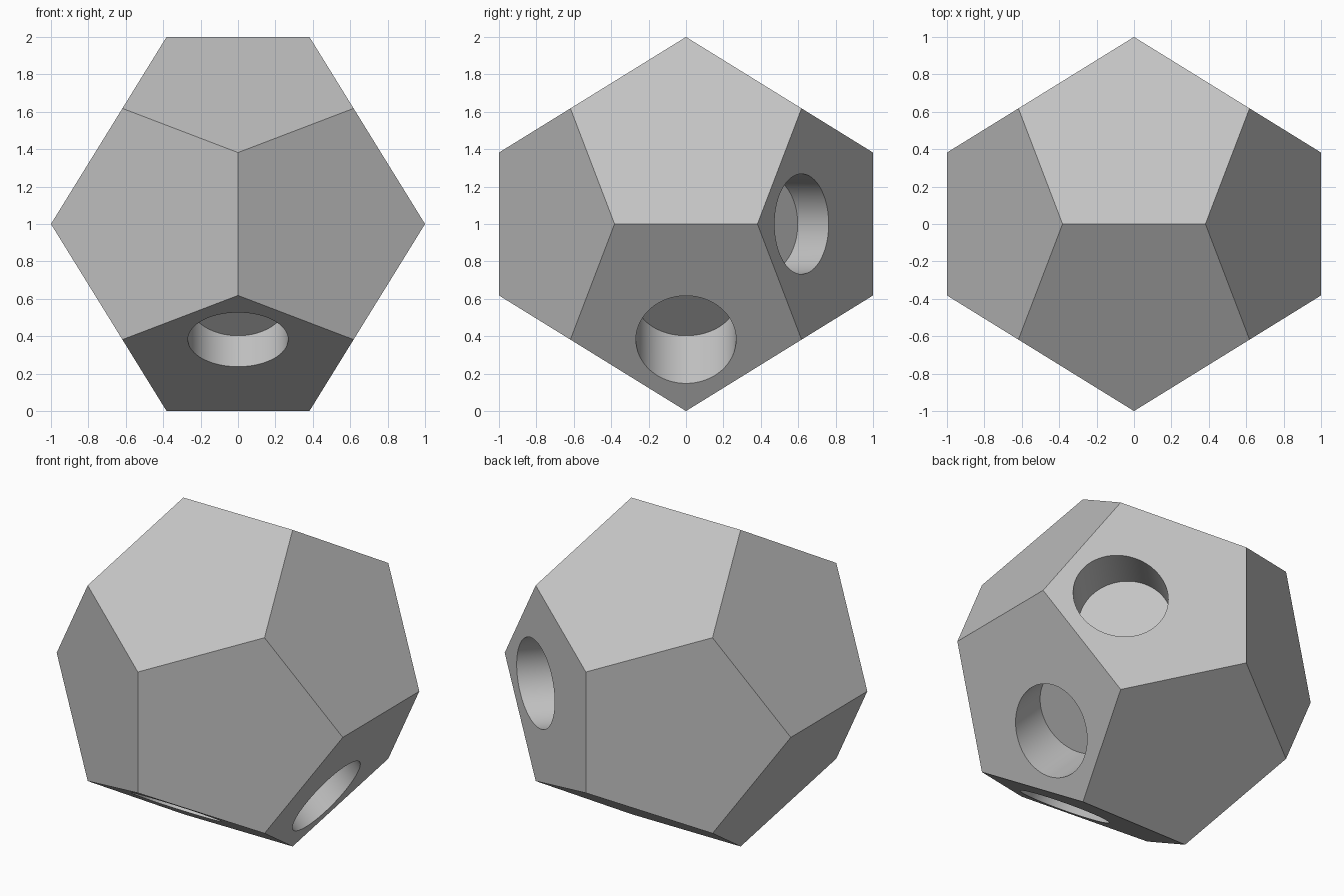
import bpy
import bmesh
from mathutils import Vector

cube = bpy.data.objects.get("Cube")
if cube:
    bpy.data.objects.remove(cube, do_unlink=True)

PHI = (1 + 5 ** 0.5) / 2
CENTRE = Vector((0, 0, 1))
HOLE_RADIUS = 0.268
FLOOR_DISTANCE = 0.577

grey = bpy.data.materials.new("light grey")
grey.use_nodes = True
colour = (0.55, 0.55, 0.55, 1)
grey.diffuse_color = colour
grey.node_tree.nodes["Principled BSDF"].inputs["Base Color"].default_value = colour


def add_object(name, bm):
    mesh = bpy.data.meshes.new(name)
    bm.to_mesh(mesh)
    bm.free()
    obj = bpy.data.objects.new(name, mesh)
    bpy.context.collection.objects.link(obj)
    mesh.materials.append(grey)
    obj.location = CENTRE
    return obj


# Regular dodecahedron: hull of a cube and three golden rectangles
bm = bmesh.new()
signs = (-1, 1)
for a in signs:
    for b in signs:
        for c in signs:
            bm.verts.new(Vector((a, b, c)) / PHI)
        long, short = a, b / PHI ** 2
        for point in ((long, short, 0), (0, long, short), (short, 0, long)):
            bm.verts.new(point)
bmesh.ops.convex_hull(bm, input=bm.verts)
bmesh.ops.dissolve_limit(bm, angle_limit=0.05, verts=bm.verts, edges=bm.edges)
bmesh.ops.recalc_face_normals(bm, faces=bm.faces)
body = add_object("dodecahedron_body", bm)

# Round blind holes, each bored towards the centre
for direction in ((0, -1, -1), (1, 0, -1), (1, 1, 0)):
    axis = Vector(direction).normalized()
    bm = bmesh.new()
    bmesh.ops.create_cone(bm, cap_ends=True, segments=64, radius1=HOLE_RADIUS,
                          radius2=HOLE_RADIUS, depth=1)
    cutter = add_object("hole_cutter", bm)
    cutter.rotation_euler = axis.to_track_quat("Z", "Y").to_euler()
    cutter.location = CENTRE + axis * (FLOOR_DISTANCE + 0.5)
    cutter.hide_render = True
    bore = body.modifiers.new("bore", "BOOLEAN")
    bore.operation = "DIFFERENCE"
    bore.solver = "EXACT"
    bore.object = cutter
    bpy.context.view_layer.objects.active = body
    bpy.ops.object.modifier_apply(modifier=bore.name)
    bpy.data.objects.remove(cutter, do_unlink=True)

# Smooth hole walls, crisp face edges
bpy.ops.object.select_all(action="DESELECT")
body.select_set(True)
bpy.context.view_layer.objects.active = body
bpy.ops.object.shade_smooth_by_angle(angle=0.4)
